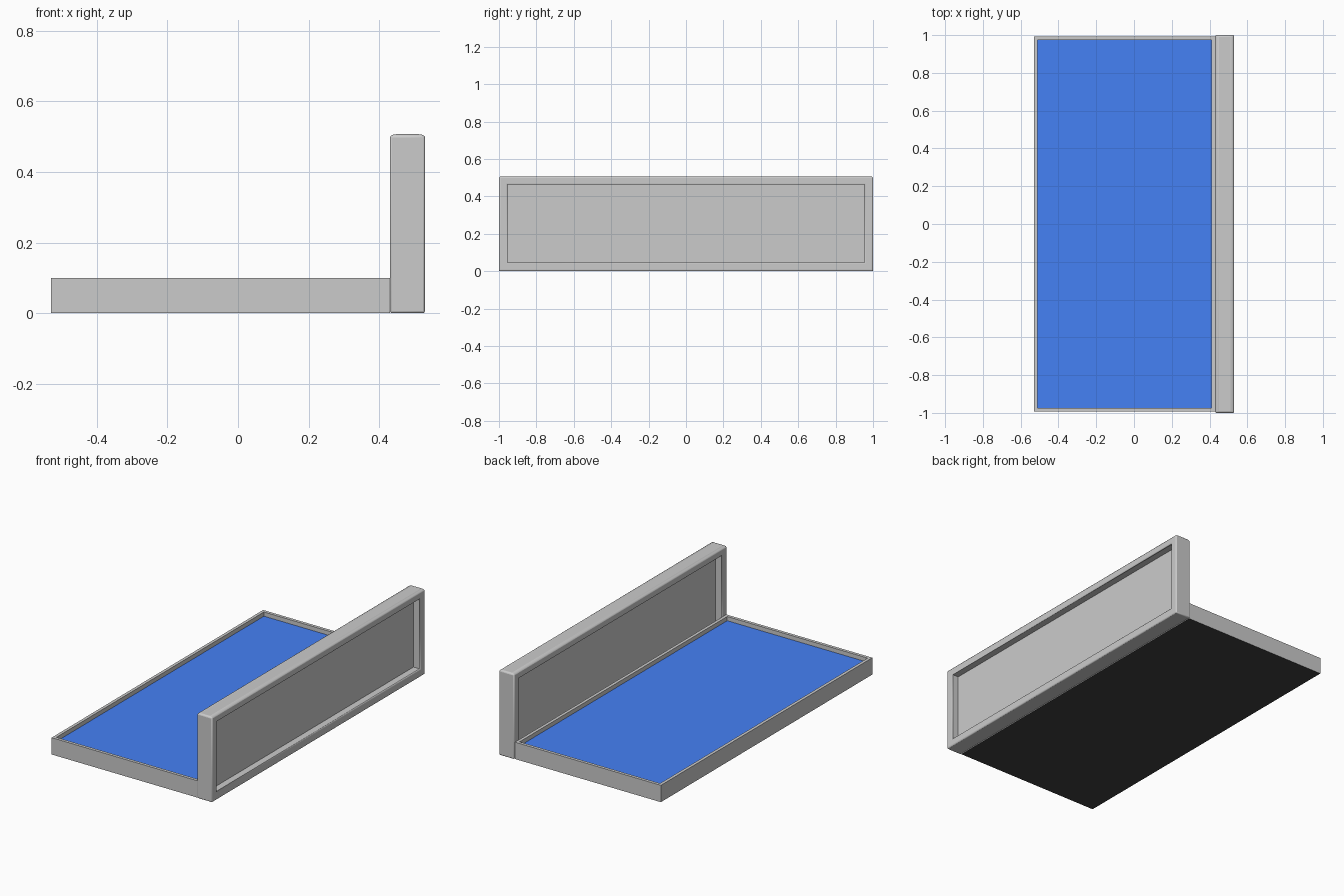
import bpy, bmesh

if "Cube" in bpy.data.objects:
    bpy.data.objects.remove(bpy.data.objects["Cube"])


def material(name, rgb):
    m = bpy.data.materials.new(name)
    m.diffuse_color = (*rgb, 1)
    m.use_nodes = True
    m.node_tree.nodes["Principled BSDF"].inputs["Base Color"].default_value = m.diffuse_color
    return m


def make_object(name, bm, mats=()):
    bmesh.ops.recalc_face_normals(bm, faces=bm.faces)
    me = bpy.data.meshes.new(name)
    bm.to_mesh(me)
    bm.free()
    ob = bpy.data.objects.new(name, me)
    bpy.context.collection.objects.link(ob)
    for m in mats:
        me.materials.append(m)
    return ob


def box(x0, x1, y0, y1, z0, z1):
    bm = bmesh.new()
    bmesh.ops.create_cube(bm, size=1)
    for v in bm.verts:
        v.co = ((x0 + x1) / 2 + v.co.x * (x1 - x0),
                (y0 + y1) / 2 + v.co.y * (y1 - y0),
                (z0 + z1) / 2 + v.co.z * (z1 - z0))
    return bm


grey = material("light_grey", (0.8, 0.8, 0.8))
dark = material("dark_grey", (0.555, 0.555, 0.555))
blue = material("blue", (0.06, 0.22, 0.91))
black = material("black", (0.05, 0.05, 0.05))

# Base tray: thin rim around a sunken blue floor, black underside
bm = box(-0.53, 0.43, -0.993, 0.993, 0, 0.10)
bm.normal_update()
top = max(bm.faces, key=lambda f: f.calc_center_median().z)
bottom = min(bm.faces, key=lambda f: f.calc_center_median().z)
bottom.material_index = 2
bmesh.ops.inset_region(bm, faces=[top], thickness=0.026)
ext = bmesh.ops.extrude_discrete_faces(bm, faces=[top])
floor = ext["faces"][0]
for v in floor.verts:
    v.co.z -= 0.025
floor.material_index = 1
make_object("base_tray", bm, (grey, blue, black))

# Upright frame: rectangular ring with rounded edges, softest along the top
X0, X1, TOP = 0.43, 0.53, 0.507
bm = bmesh.new()
weight = bm.edges.layers.float.new("bevel_weight_edge")


def loop(x, half, z0, z1):
    return [bm.verts.new((x, y, z)) for y, z in
            ((-half, z0), (half, z0), (half, z1), (-half, z1))]


outer = [loop(x, 1.0, 0, TOP) for x in (X0, X1)]
inner = [loop(x, 0.955, 0.047, 0.463) for x in (X0, X1)]
for i in range(4):
    j = (i + 1) % 4
    for a, b in ((outer[0], outer[1]), (inner[0], inner[1]),
                 (outer[0], inner[0]), (outer[1], inner[1])):
        bm.faces.new((a[i], a[j], b[j], b[i]))
bm.normal_update()
for ring in outer + inner:
    for i in range(4):
        e = bm.edges.get((ring[i], ring[(i + 1) % 4]))
        e[weight] = 1.0 if ring in outer and i == 2 else 0.3
for i in range(4):
    e = bm.edges.get((outer[0][i], outer[1][i]))
    e[weight] = 0.5 if i > 1 else 0.3
frame = make_object("upright_frame", bm, (dark,))
mod = frame.modifiers.new("rounded_edges", "BEVEL")
mod.limit_method = "WEIGHT"
mod.width = 0.02
mod.segments = 3
bpy.context.view_layer.objects.active = frame
frame.select_set(True)
bpy.ops.object.shade_smooth_by_angle()

# Thin panel in the middle of the frame
make_object("upright_panel", box(0.475, 0.485, -0.96, 0.96, 0.042, 0.468), (grey,))
